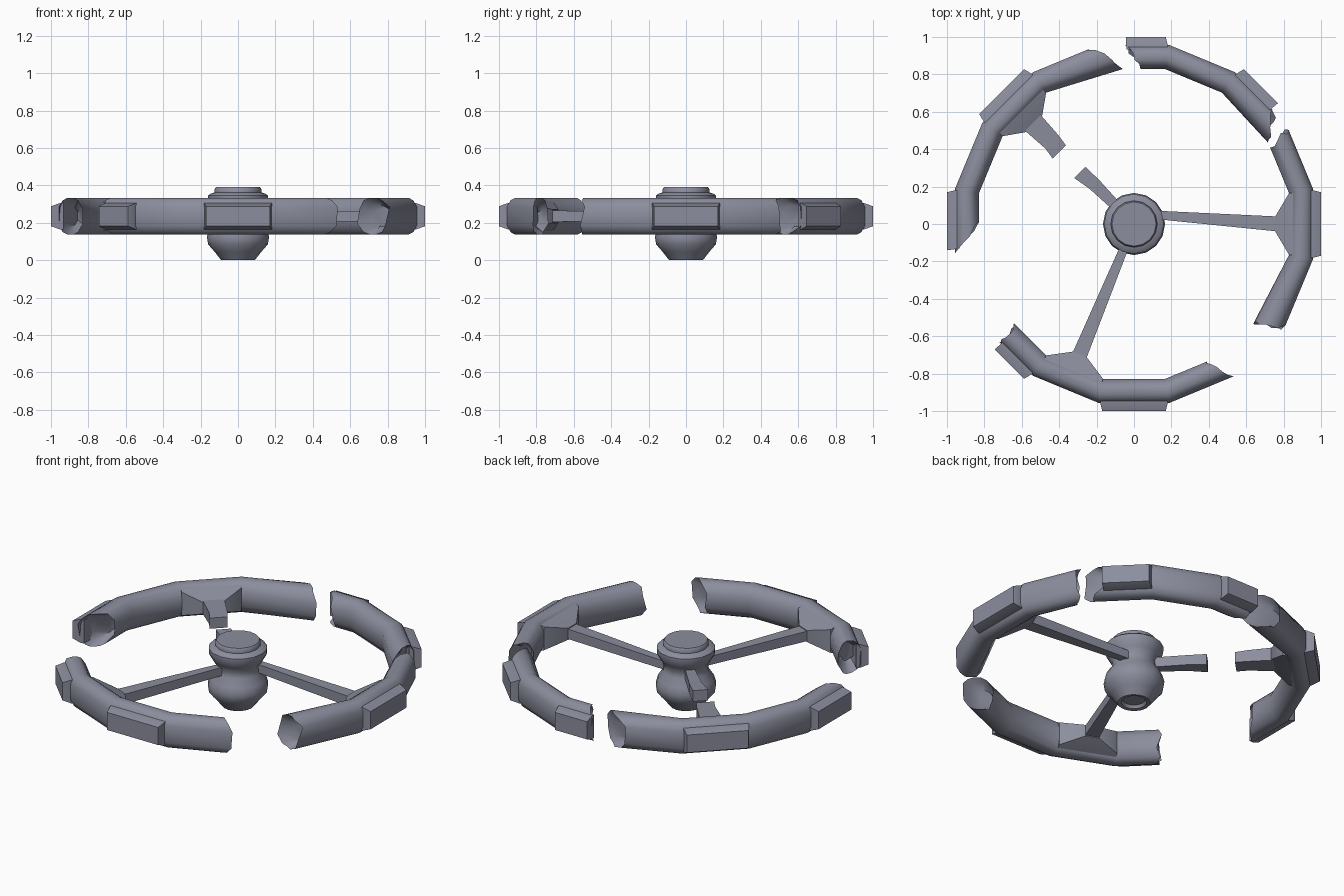
import bpy, bmesh, math, random
from math import radians, cos, sin

if "Cube" in bpy.data.objects:
    bpy.data.objects.remove(bpy.data.objects["Cube"])

random.seed(4)
mat = bpy.data.materials.new("blue_grey_metal")
mat.diffuse_color = (0.26, 0.27, 0.34, 1)
mat.use_nodes = True
mat.node_tree.nodes["Principled BSDF"].inputs["Base Color"].default_value = mat.diffuse_color


def pos(r, a, z):
    """Point on a 16-sided ring with corner radius r at angle a (degrees)."""
    d = (a + 11.25) % 22.5 - 11.25
    f = r * cos(radians(11.25)) / cos(radians(d))
    return (f * cos(radians(a)), f * sin(radians(a)), z)


def finish(name, bm, angle=50):
    bmesh.ops.recalc_face_normals(bm, faces=bm.faces)
    me = bpy.data.meshes.new(name)
    bm.to_mesh(me)
    bm.free()
    me.materials.append(mat)
    ob = bpy.data.objects.new(name, me)
    bpy.context.collection.objects.link(ob)
    bpy.ops.object.select_all(action='DESELECT')
    ob.select_set(True)
    bpy.context.view_layer.objects.active = ob
    bpy.ops.object.shade_smooth_by_angle(angle=radians(angle))
    return ob


def loft(name, loops, angle=50):
    """Skin closed loops of equal size and cap both ends."""
    bm = bmesh.new()
    rows = [[bm.verts.new(p) for p in lp] for lp in loops]
    n = len(rows[0])
    for a, b in zip(rows, rows[1:]):
        for i in range(n):
            bm.faces.new((a[i], a[(i + 1) % n], b[(i + 1) % n], b[i]))
    bm.faces.new(rows[0])
    bm.faces.new(rows[-1])
    return finish(name, bm, angle)


# Rim tube cross-section (radius, height)
PROFILE = [(.845, .195), (.845, .275), (.872, .32), (.895, .333), (.93, .333),
           (.956, .32), (.975, .285), (.975, .185), (.956, .15), (.93, .137),
           (.895, .137), (.872, .15)]


def torn_end(inner, outer, sign):
    """Jagged end loop plus recessed loops inside the torn tube."""
    ang = []
    for r, z in PROFILE:
        t = (r - .845) / .13
        ang.append(inner + (outer - inner) * t + random.uniform(-1.2, 1.2))
    edge = [pos(r, a, z) for (r, z), a in zip(PROFILE, ang)]

    def inset(k, depth):
        return [pos(.91 + (r - .91) * k, a + sign * depth, .235 + (z - .235) * k)
                for (r, z), a in zip(PROFILE, ang)]
    return [inset(.55, 5), inset(.82, 2.5), edge]


def rim_piece(name, in0, out0, in1, out1):
    start = torn_end(in0, out0, 1)
    end = torn_end(in1, out1, -1)[::-1]
    mids = [11.25 + 22.5 * k for k in range(-4, 18)]
    mids = [a for a in mids if max(in0, out0) + 2 < a < min(in1, out1) - 2]
    loft(name, start + [[pos(r, a, z) for r, z in PROFILE] for a in mids] + end)


rim_piece("rim_left", 95, 104, 180, 188.5)
rim_piece("rim_front", 220.5, 222, 297, 303)
rim_piece("rim_right", -39, -35, 28.7, 32)
rim_piece("rim_back", 32, 39, 86.5, 93)


# Raised outer plates, clipped where the rim is torn
def plate(name, a0, a1, cut0=0, cut1=0):
    def rect(r, g, z0, z1):
        s, e = a0 - g * (not cut0), a1 + g * (not cut1)
        return [pos(r, s, z0), pos(r, e, z0), pos(r, e, z1), pos(r, s, z1)]
    loft(name, [rect(.95, 1.1, .165, .305), rect(.972, 1.1, .165, .305),
                rect(1.0196, 0, .182, .288)], 30)


H = 9.65
plate("plate_right", -H, H)
plate("plate_back_right", 40, 45 + H, cut0=1)
plate("plate_back", 90 - H, 92.5, cut1=1)
plate("plate_back_left", 135 - H, 135 + H)
plate("plate_left", 180 - H, 188, cut1=1)
plate("plate_front_left", 222, 225 + H, cut0=1)
plate("plate_front", 270 - H, 270 + H)


# Spokes: rectangular sections (distance, side shift, half width, z centre, half height)
def beam(name, a, sections):
    c, s = cos(radians(a)), sin(radians(a))
    loops = []
    for d, o, w, z, h in sections:
        loops.append([(d * c - (o + u * w) * s, d * s + (o + u * w) * c, z + v * h)
                      for u, v in ((-1, -1), (1, -1), (1, 1), (-1, 1))])
    loft(name, loops, 40)


for label, a, tip in (("right", 0, .04), ("front", 247.5, .04), ("back_left", 135, .06)):
    beam("spoke_root_" + label, a, [(.87, 0, .165, .235, .085), (.829, 0, .165, .235, .07),
                                    (.755, 0, tip, .235, .035)])
beam("spoke_right", 0, [(.10, .05, .022, .235, .025), (.77, 0, .04, .235, .03)])
beam("spoke_front", 247.5, [(.10, 0, .022, .235, .025), (.77, 0, .04, .235, .03)])
beam("spoke_stub_outer", 135, [(.77, 0, .06, .235, .04), (.62, 0, .05, .235, .035),
                               (.555, .01, .05, .235, .032)])
beam("spoke_stub_inner", 135, [(.10, 0, .025, .235, .03), (.30, 0, .035, .235, .03),
                               (.40, .01, .042, .235, .033)])

# Hub: turned profile with lower bulb, neck and capped collar
HUB = [(.06, .02), (.07, .003), (.09, 0), (.125, .045), (.16, .085), (.166, .125), (.155, .165),
       (.125, .21), (.12, .245), (.14, .28), (.16, .315), (.16, .345), (.148, .355),
       (.125, .362), (.125, .38), (.118, .39)]
loft("hub", [[(r * cos(math.tau * i / 16), r * sin(math.tau * i / 16), z)
              for i in range(16)] for r, z in HUB], 45)
